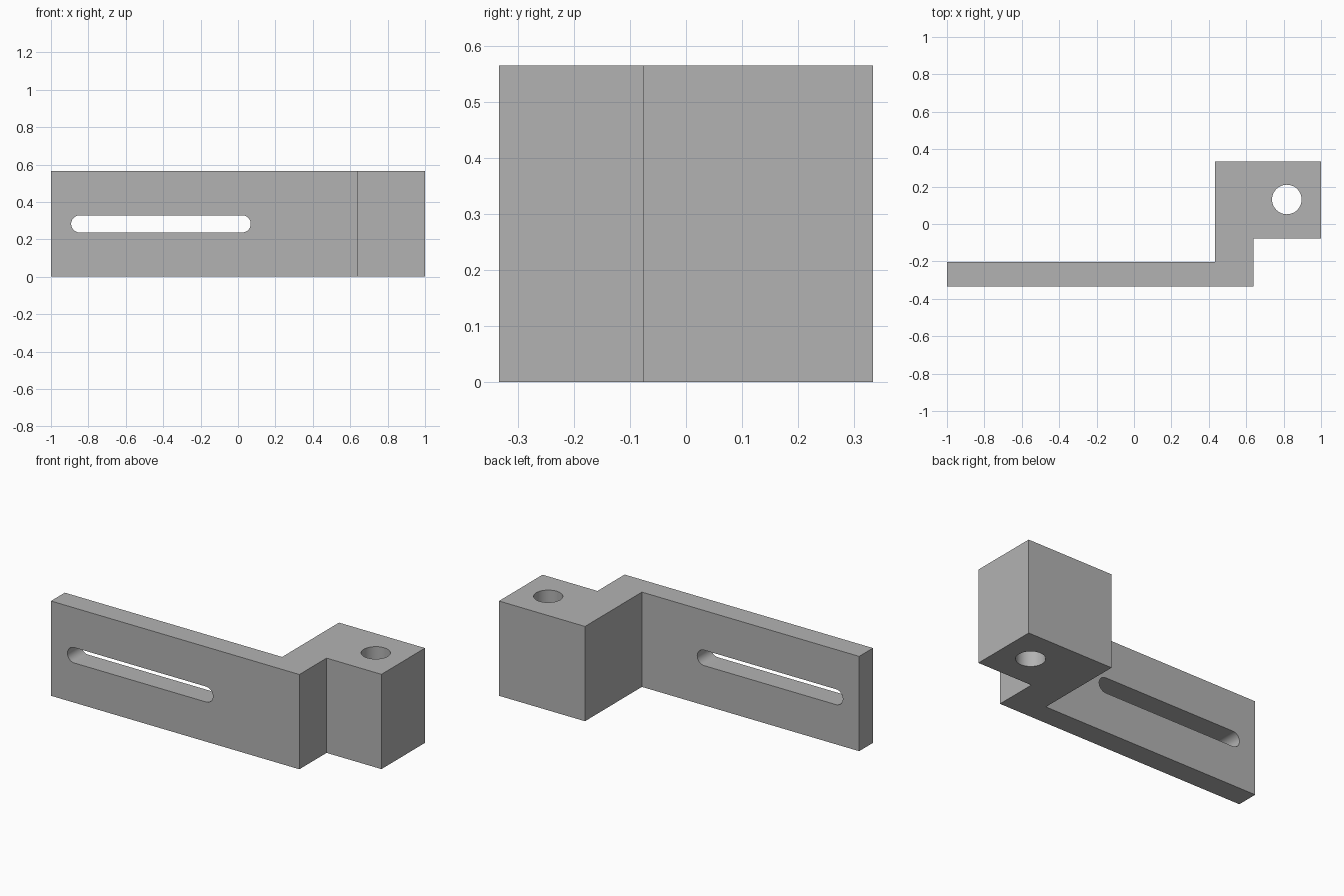
import bpy
import bmesh
from math import cos, sin, pi
from mathutils import Vector

cube = bpy.data.objects.get("Cube")
if cube:
    bpy.data.objects.remove(cube, do_unlink=True)

HEIGHT = 0.565

grey = bpy.data.materials.new("plain grey")
grey.use_nodes = True
colour = (0.45, 0.45, 0.45, 1)
grey.diffuse_color = colour
grey.node_tree.nodes["Principled BSDF"].inputs["Base Color"].default_value = colour


def prism(name, outline, depth):
    """Extrude a closed 3D outline along the depth vector."""
    bm = bmesh.new()
    face = bm.faces.new([bm.verts.new(p) for p in outline])
    extruded = bmesh.ops.extrude_face_region(bm, geom=[face])["geom"]
    verts = [v for v in extruded if isinstance(v, bmesh.types.BMVert)]
    bmesh.ops.translate(bm, verts=verts, vec=Vector(depth))
    bmesh.ops.recalc_face_normals(bm, faces=bm.faces)
    mesh = bpy.data.meshes.new(name)
    bm.to_mesh(mesh)
    bm.free()
    mesh.materials.append(grey)
    obj = bpy.data.objects.new(name, mesh)
    bpy.context.collection.objects.link(obj)
    return obj


def arc(cx, cy, radius, start, sweep, steps):
    angles = [start + sweep * i / steps for i in range(steps + 1)]
    return [(cx + radius * cos(a), cy + radius * sin(a)) for a in angles]


# Stepped bracket: thin slotted arm, offset web and square block
profile = [(-1, -0.333), (0.638, -0.333), (0.638, -0.077), (1, -0.077),
           (1, 0.333), (0.433, 0.333), (0.433, -0.203), (-1, -0.203)]
bracket = prism("bracket", [(x, y, 0) for x, y in profile], (0, 0, HEIGHT))

# Rounded slot through the arm
slot_z, slot_r = HEIGHT / 2, 0.046
slot = (arc(0.022, slot_z, slot_r, -pi / 2, pi, 24)
        + arc(-0.846, slot_z, slot_r, pi / 2, pi, 24))
slot_cutter = prism("slot_cutter", [(x, -0.4, z) for x, z in slot], (0, 0.3, 0))

# Vertical round hole through the block
hole = arc(0.817, 0.131, 0.079, 0, 2 * pi, 48)[:-1]
hole_cutter = prism("hole_cutter", [(x, y, -0.1) for x, y in hole],
                    (0, 0, HEIGHT + 0.2))

# Cut both openings, then discard the cutters
bpy.context.view_layer.objects.active = bracket
bracket.select_set(True)
for cutter in (slot_cutter, hole_cutter):
    cutter.hide_render = True
    cut = bracket.modifiers.new(cutter.name, "BOOLEAN")
    cut.operation = "DIFFERENCE"
    cut.solver = "EXACT"
    cut.object = cutter
    bpy.ops.object.modifier_apply(modifier=cut.name)
    bpy.data.objects.remove(cutter, do_unlink=True)

bpy.ops.object.shade_smooth_by_angle(angle=pi / 6)
